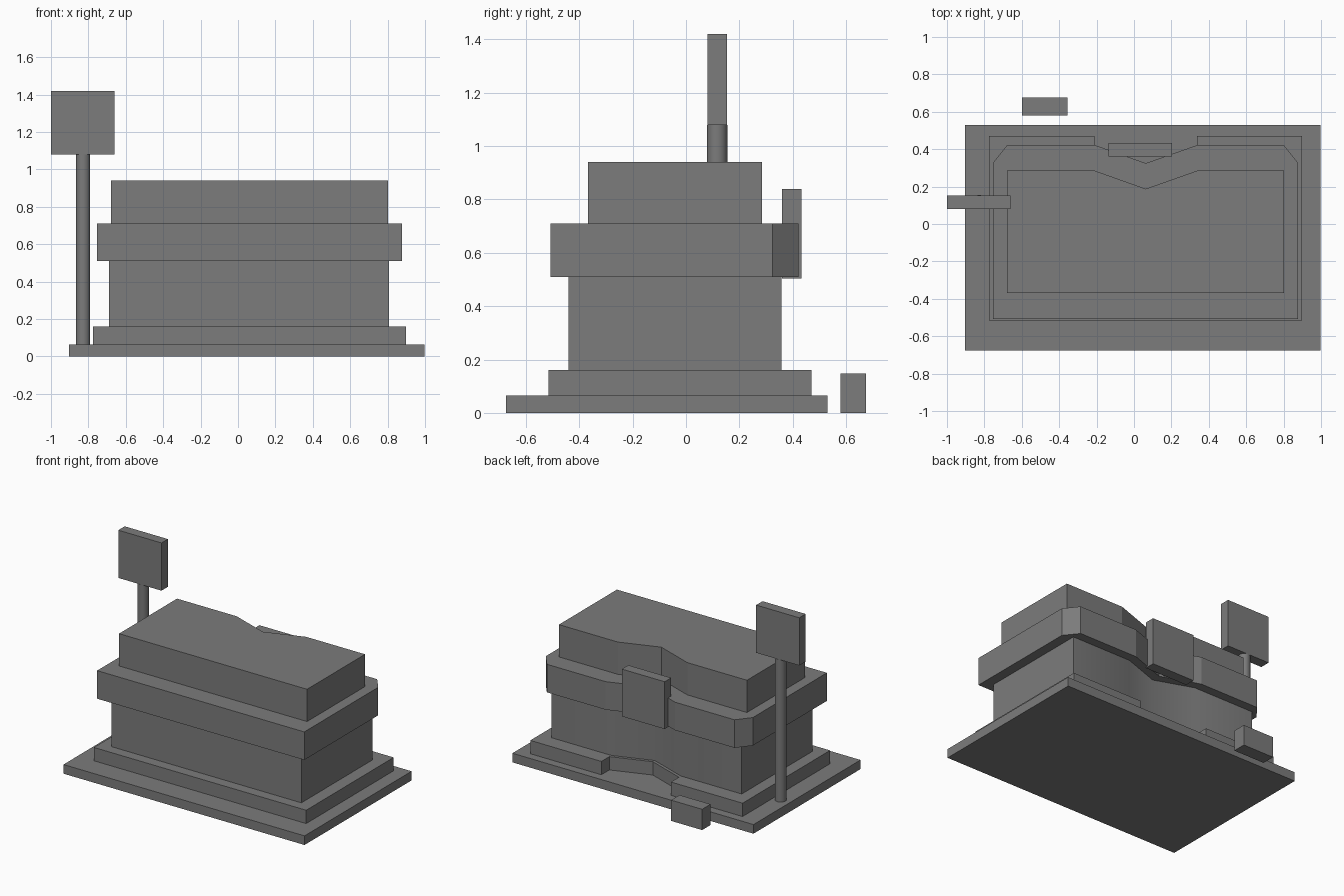
import bpy
import bmesh

cube = bpy.data.objects.get("Cube")
if cube:
    bpy.data.objects.remove(cube, do_unlink=True)

# One flat grey for the whole model
grey = bpy.data.materials.new("plain grey")
grey.use_nodes = True
COLOUR = (0.2, 0.2, 0.2, 1)
grey.diffuse_color = COLOUR
grey.node_tree.nodes["Principled BSDF"].inputs["Base Color"].default_value = COLOUR

# Back recess shared by all the storeys: both ends and the centre line
RIGHT, MID, LEFT = -0.21, 0.063, 0.338
DEPTH = 0.097


def prism(name, outline, z0, z1):
    """Extrude a counter-clockwise outline from z0 up to z1."""
    bm = bmesh.new()
    low = [bm.verts.new((x, y, z0)) for x, y in outline]
    high = [bm.verts.new((x, y, z1)) for x, y in outline]
    bm.faces.new(low[::-1])
    bm.faces.new(high)
    for i in range(len(outline)):
        j = (i + 1) % len(outline)
        bm.faces.new((low[i], low[j], high[j], high[i]))
    mesh = bpy.data.meshes.new(name)
    bm.to_mesh(mesh)
    bm.free()
    mesh.materials.append(grey)
    obj = bpy.data.objects.new(name, mesh)
    bpy.context.collection.objects.link(obj)
    return obj


def box(name, x0, x1, y0, y1, z0, z1):
    return prism(name, [(x0, y0), (x1, y0), (x1, y1), (x0, y1)], z0, z1)


def storey(name, x0, x1, y0, y1, z0, z1, chamfer=(0, 0), step=0):
    """Block with a V recess in its back, optional cut corners and step."""
    cx, cy = chamfer
    back = [(x1, y1 - cy), (x1 - cx, y1)] if cx else [(x1, y1)]
    recess = [(LEFT, y1 - step), (MID, y1 - step - DEPTH), (RIGHT, y1 - step)]
    if step:
        recess = [(LEFT, y1)] + recess + [(RIGHT, y1)]
    end = [(x0 + cx, y1), (x0, y1 - cy)] if cx else [(x0, y1)]
    return prism(name, [(x0, y0), (x1, y0)] + back + recess + end, z0, z1)


def smooth(obj):
    bpy.ops.object.select_all(action="DESELECT")
    obj.select_set(True)
    bpy.context.view_layer.objects.active = obj
    bpy.ops.object.shade_smooth_by_angle(angle=0.7)


# Building, from the ground up
box("ground_slab", -0.903, 0.997, -0.675, 0.53, 0, 0.065)
storey("plinth", -0.775, 0.898, -0.515, 0.47, 0.065, 0.16, step=0.09)
walls = storey("walls", -0.69, 0.808, -0.44, 0.358, 0.16, 0.51)
smooth(walls)
storey("roof_band", -0.755, 0.878, -0.508, 0.422, 0.51, 0.71, chamfer=(0.077, 0.097))
storey("upper_roof", -0.68, 0.802, -0.368, 0.285, 0.71, 0.94)

# Boards at the back
box("entrance_board", -0.135, 0.203, 0.36, 0.433, 0.503, 0.84)
box("low_board", -0.6, -0.355, 0.58, 0.675, 0, 0.148)

# Tall pole sign
bpy.ops.mesh.primitive_cylinder_add(vertices=32, radius=0.038, depth=1.015,
                                    location=(-0.828, 0.117, 0.5725))
pole = bpy.context.object
pole.name = "sign_pole"
pole.data.materials.append(grey)
smooth(pole)
box("sign_panel", -1.0, -0.66, 0.081, 0.153, 1.08, 1.42)
